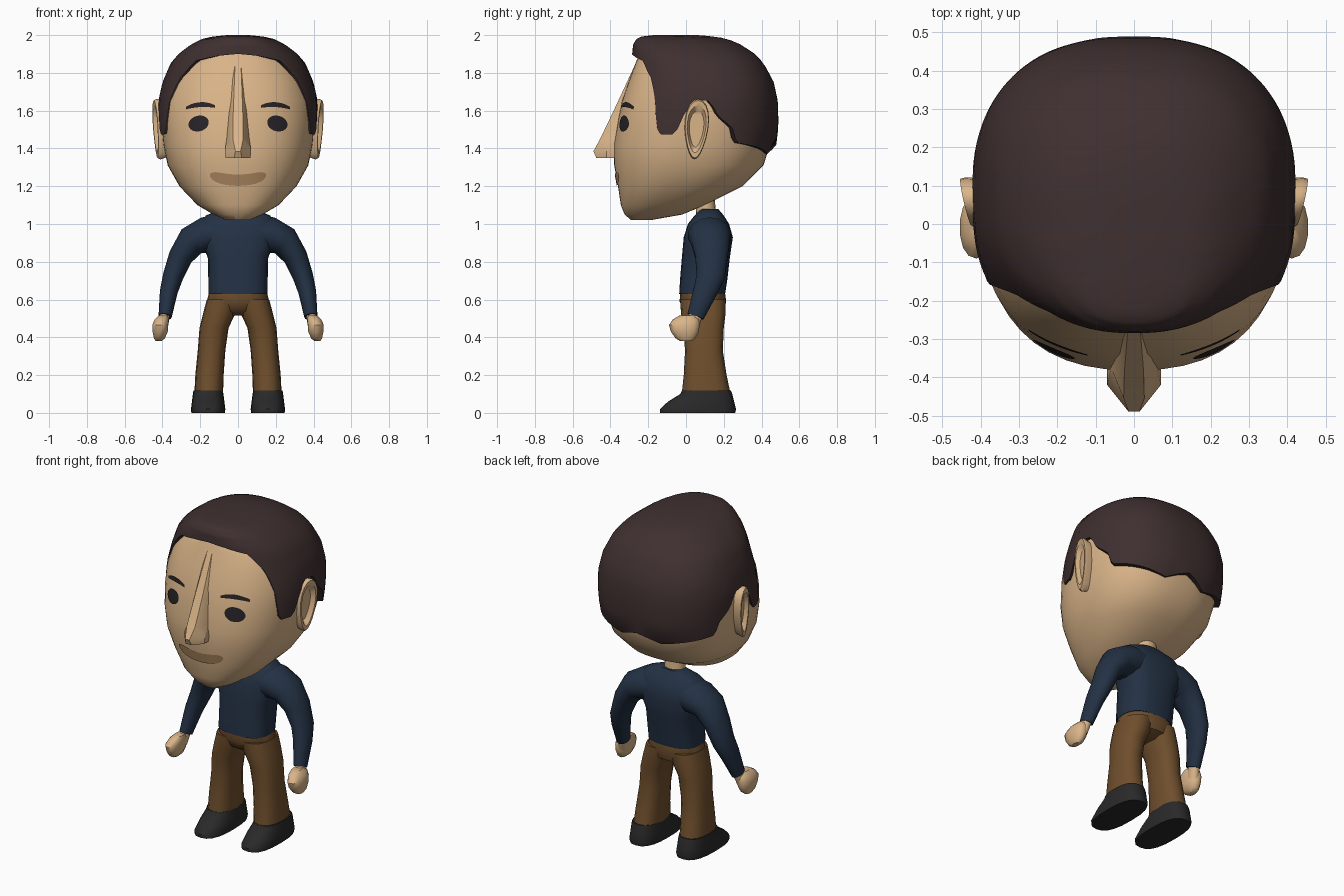
import bpy, bmesh, math
from mathutils import Vector


def material(name, rgb):
    m = bpy.data.materials.new(name)
    m.diffuse_color = (*rgb, 1)
    return m


SKIN = material("skin", (0.70, 0.46, 0.25))
HAIR = material("dark brown hair", (0.050, 0.029, 0.029))
NAVY = material("navy sweater", (0.017, 0.031, 0.058))
BROWN = material("brown trousers", (0.16, 0.078, 0.026))
BLACK = material("black shoes", (0.022, 0.022, 0.022))
DARK = material("eye and brow", (0.02, 0.016, 0.02))
LIP = material("lip", (0.42, 0.245, 0.115))


def finish(name, bm, mat, angle=40, recalc=True):
    if recalc:
        bmesh.ops.recalc_face_normals(bm, faces=bm.faces)
    me = bpy.data.meshes.new(name)
    bm.to_mesh(me)
    bm.free()
    me.materials.append(mat)
    ob = bpy.data.objects.new(name, me)
    bpy.context.collection.objects.link(ob)
    bpy.ops.object.select_all(action='DESELECT')
    ob.select_set(True)
    bpy.context.view_layer.objects.active = ob
    bpy.ops.object.shade_smooth_by_angle(angle=math.radians(angle))
    return ob


def loft(name, rings, mat, angle=40):
    """Join closed rings of equal length and cap both ends."""
    bm = bmesh.new()
    vs = [[bm.verts.new(p) for p in r] for r in rings]
    n = len(vs[0])
    for a, b in zip(vs, vs[1:]):
        for i in range(n):
            bm.faces.new((a[i], a[(i + 1) % n], b[(i + 1) % n], b[i]))
    bm.faces.new(vs[0][::-1])
    bm.faces.new(vs[-1])
    return finish(name, bm, mat, angle)


def spow(v, e):
    return math.copysign(abs(v) ** e, v)


def oval(a, z, yf, yb, w, cx=0, n=2.4):
    """Point on a squarish oval; angle a is measured from the front."""
    return (cx + w * spow(math.sin(a), 2 / n),
            (yf + yb) / 2 - (yb - yf) / 2 * spow(math.cos(a), 2 / n), z)


def layers(name, rows, mat, cx=0, seg=20, n=2.4, angle=40):
    """Stack of ovals; a row is z, front y, back y, half width[, x offset]."""
    rings = [[oval(2 * math.pi * i / seg, *r[:4], cx + (r[4] if len(r) > 4 else 0), n)
              for i in range(seg)] for r in rows]
    return loft(name, rings, mat, angle)


def lerp_table(table, k):
    for a, b in zip(table, table[1:]):
        if k <= b[0]:
            t = max(0, (k - a[0]) / (b[0] - a[0]))
            return [p + (q - p) * t for p, q in zip(a[1:], b[1:])]
    return list(table[-1][1:])


def tube(name, path, mat, seg=14):
    """Tube through x, y, z, side radius, depth radius."""
    rings = []
    for i, p in enumerate(path):
        t = (Vector(path[min(i + 1, len(path) - 1)][:3]) - Vector(path[max(i - 1, 0)][:3])).normalized()
        u = Vector((0, 1, 0)).cross(t).normalized()
        v = t.cross(u)
        rings.append([Vector(p[:3]) + u * p[3] * math.cos(2 * math.pi * k / seg)
                      + v * p[4] * math.sin(2 * math.pi * k / seg) for k in range(seg)])
    return loft(name, rings, mat)


# Head
HEAD = [(1.02, -0.29, -0.19, 0.06), (1.05, -0.325, -0.02, 0.13), (1.10, -0.345, 0.10, 0.215),
        (1.20, -0.36, 0.30, 0.31), (1.31, -0.38, 0.41, 0.372), (1.42, -0.382, 0.445, 0.395),
        (1.55, -0.36, 0.46, 0.408), (1.65, -0.34, 0.46, 0.403), (1.75, -0.305, 0.43, 0.375),
        (1.85, -0.268, 0.375, 0.325), (1.92, -0.24, 0.28, 0.22), (1.96, -0.15, 0.17, 0.12)]
layers("head", HEAD, SKIN, seg=48)


def face_y(x, z, n=2.4):
    yf, yb, w = lerp_table(HEAD, z)
    return (yf + yb) / 2 - (yb - yf) / 2 * (1 - abs(x / w) ** n) ** (1 / n)


# Hair cap: columns rise from a hairline (degrees from front, z) to the crown
HAIRLINE = [(0, 1.90), (15, 1.89), (36, 1.865), (48, 1.775), (56, 1.66), (62, 1.51), (65, 1.475),
            (77, 1.475), (82, 1.60), (87, 1.66), (94, 1.65), (100, 1.57), (112, 1.50), (115, 1.43),
            (130, 1.415), (148, 1.395), (165, 1.37), (180, 1.42)]
CAP = [(1.37, -0.36, 0.44, 0.405), (1.42, -0.36, 0.478, 0.415), (1.52, -0.35, 0.49, 0.424),
       (1.65, -0.32, 0.486, 0.422), (1.75, -0.295, 0.465, 0.400), (1.85, -0.285, 0.412, 0.357),
       (1.90, -0.285, 0.365, 0.315), (1.95, -0.28, 0.29, 0.25), (1.98, -0.262, 0.22, 0.19),
       (1.993, -0.235, 0.15, 0.13), (2.0, -0.17, 0.06, 0.06)]
SEG, ROWS = 120, 16
rings = [[] for _ in range(ROWS + 2)]
for i in range(SEG):
    a = 2 * math.pi * i / SEG
    deg = math.degrees(a)
    zl = lerp_table(HAIRLINE, min(deg, 360 - deg))[0]
    yf, yb, w = lerp_table(HEAD, zl)
    rings[0].append(oval(a, zl + 0.005, yf + 0.03, yb - 0.03, w - 0.03))
    for r in range(ROWS + 1):
        z = zl + (2.0 - zl) * (1 - (1 - r / ROWS) ** 1.8)
        rings[r + 1].append(oval(a, z, *lerp_table(CAP, z)))
loft("hair", rings, HAIR)

# Nose wedge
loft("nose", [[(-w, -0.22, z), (-w, yb, z), (-w * k, y, z), (w * k, y, z), (w, yb, z), (w, -0.22, z)]
              for z, y, yb, w, k in [(1.86, -0.262, -0.25, 0.03, 0.5), (1.60, -0.383, -0.34, 0.05, 0.5),
                                     (1.45, -0.455, -0.375, 0.06, 0.45), (1.385, -0.49, -0.42, 0.07, 0.2),
                                     (1.35, -0.475, -0.42, 0.066, 0.3)]], SKIN, 30)


# Painted face details: thin strips following the face
def strip(name, x0, x1, mid, half, mat, cols=14, rows=4):
    bm = bmesh.new()
    g = []
    for i in range(cols + 1):
        t = -math.cos(math.pi * i / cols)
        x = (x0 + x1) / 2 + (x1 - x0) / 2 * t
        col = []
        for j in range(rows + 1):
            z = mid(t) + half(t) * (2 * j / rows - 1)
            col.append(bm.verts.new((x, face_y(x, z) - 0.006, z)))
        g.append(col)
    for a, b in zip(g, g[1:]):
        for j in range(rows):
            bm.faces.new((a[j], b[j], b[j + 1], a[j + 1]))
    finish(name, bm, mat, recalc=False)


strip("mouth", -0.148, 0.148, lambda t: 1.232 + 0.026 * t * t,
      lambda t: 0.03 * max(0.1, 1 - t ** 6) ** 0.5, LIP)

for side, s in (("left", 1), ("right", -1)):
    x0, x1 = sorted((0.155 * s, 0.262 * s))
    strip(side + "_eye", x0, x1, lambda t: 1.532 - 0.006 * s * t,
          lambda t: 0.042 * max(0.02, 1 - t * t) ** 0.5, DARK)
    x0, x1 = sorted((0.122 * s, 0.275 * s))
    strip(side + "_eyebrow", x0, x1, lambda t: 1.632 - 0.014 * t * t - 0.004 * s * t,
          lambda t: 0.013 - 0.006 * t * t, DARK)

    # Ear: flared rim with a hollow
    ring_spec = [(0.9, None, 0.36), (1.0, -0.015, 0), (0.95, 0.0, 0), (0.78, 0.0, 0), (0.6, -0.025, 0)]
    rings = []
    for k, dx, base in ring_spec:
        ring = []
        for i in range(20):
            a = 2 * math.pi * i / 20
            z = 1.502 + 0.16 * k * math.sin(a)
            taper = 0.8 + 0.2 * math.sin(a)
            y = 0.055 + 0.078 * k * taper * math.cos(a) + 0.06 * (z - 1.5)
            x = base if dx is None else 0.435 + dx + (y - 0.05) * 0.22 + (z - 1.5) * 0.05
            ring.append((s * x, y, z))
        rings.append(ring)
    loft(side + "_ear", rings, SKIN)

    # Sleeve, wrist and hand
    tube(side + "_sleeve", [(s * x, y, z, a, b) for x, y, z, a, b in [
        (0.06, 0.115, 0.955, 0.09, 0.11), (0.17, 0.125, 0.94, 0.098, 0.115), (0.245, 0.13, 0.91, 0.082, 0.105),
        (0.305, 0.135, 0.825, 0.064, 0.088), (0.345, 0.13, 0.72, 0.054, 0.076),
        (0.367, 0.10, 0.64, 0.047, 0.064), (0.386, 0.05, 0.51, 0.035, 0.046)]], NAVY)
    tube(side + "_wrist", [(s * 0.384, 0.06, 0.54, 0.028, 0.036), (s * 0.40, 0.03, 0.45, 0.028, 0.036)], SKIN)
    layers(side + "_hand", [(0.38, -0.03, 0.03, 0.016, 0.008 * s), (0.395, -0.055, 0.05, 0.03, 0.004 * s),
                            (0.43, -0.08, 0.068, 0.041), (0.465, -0.09, 0.072, 0.043),
                            (0.495, -0.07, 0.07, 0.038, -0.008 * s), (0.515, -0.035, 0.05, 0.026, -0.016 * s)],
           SKIN, cx=0.412 * s, seg=14, n=2.2)

    # Trouser leg and shoe
    layers(side + "_trouser_leg", [(z, yf, yb, w, x * s) for z, yf, yb, w, x in [
        (0.105, -0.022, 0.235, 0.076, 0.155), (0.20, -0.012, 0.215, 0.075, 0.151),
        (0.33, -0.005, 0.195, 0.073, 0.14), (0.45, -0.015, 0.20, 0.077, 0.127),
        (0.53, -0.027, 0.21, 0.086, 0.098), (0.60, -0.03, 0.21, 0.085, 0.08)]], BROWN, seg=16)
    layers(side + "_shoe", [(0, -0.138, 0.26, 0.089), (0.02, -0.138, 0.265, 0.091), (0.06, -0.095, 0.255, 0.086),
                            (0.10, -0.03, 0.245, 0.081), (0.118, -0.022, 0.238, 0.078)],
           BLACK, cx=0.158 * s, seg=20, n=2.6)

# Hips, sweater body and neck
layers("hips", [(0.515, 0.03, 0.15, 0.07), (0.54, -0.01, 0.20, 0.13), (0.59, -0.034, 0.213, 0.165),
                (0.645, -0.03, 0.205, 0.152)], BROWN)
layers("sweater_body", [(0.63, -0.036, 0.207, 0.157), (0.70, -0.032, 0.218, 0.157), (0.82, -0.022, 0.232, 0.16),
                        (0.93, -0.012, 0.248, 0.20), (1.00, 0.01, 0.228, 0.205), (1.045, 0.045, 0.20, 0.17),
                        (1.08, 0.08, 0.17, 0.085)], NAVY, n=2.7)
layers("neck", [(1.02, 0.05, 0.165, 0.065), (1.10, 0.055, 0.155, 0.062), (1.25, 0.05, 0.15, 0.062)],
       SKIN, seg=16, n=2)
